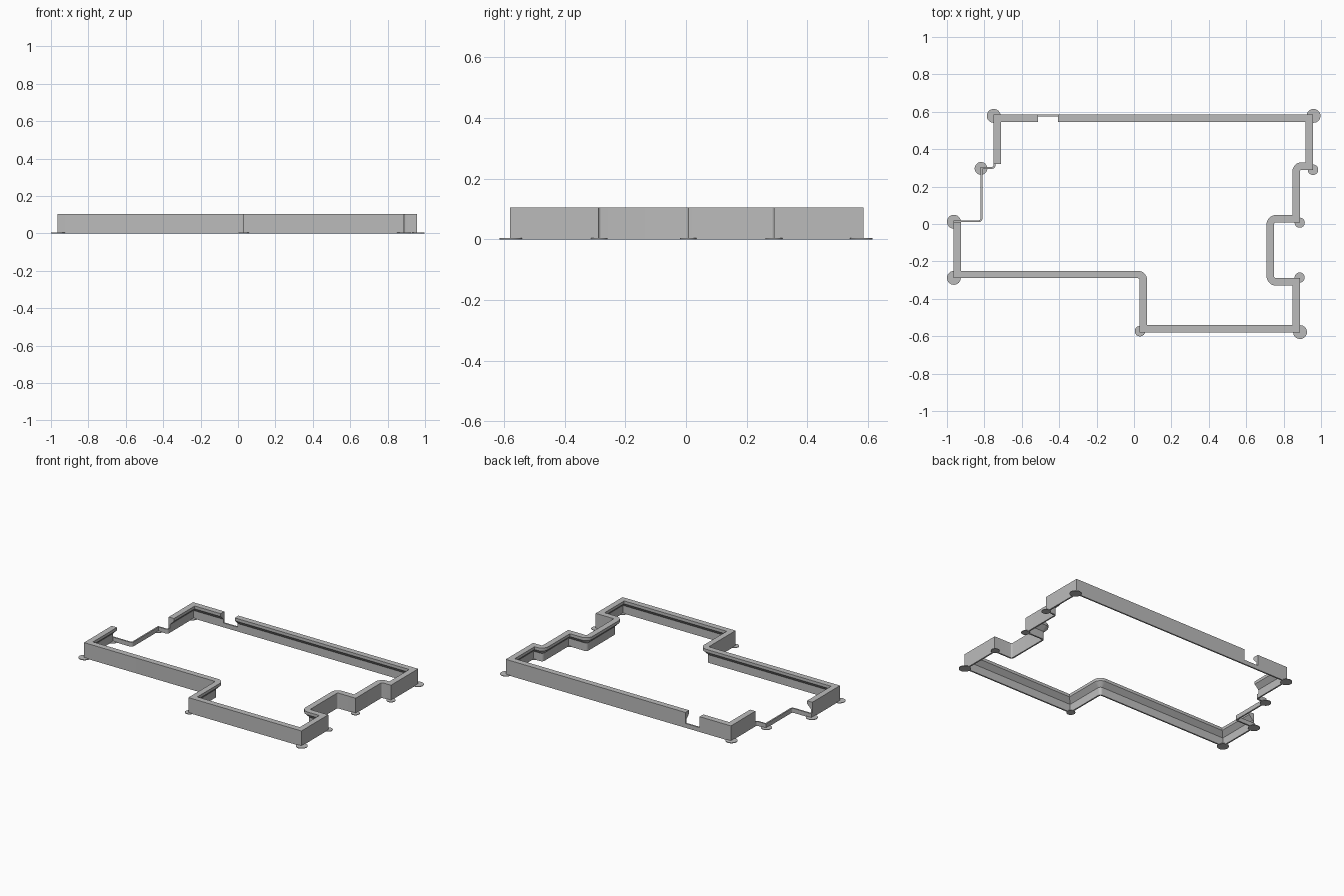
import bpy, bmesh, math
from mathutils import Vector

if "Cube" in bpy.data.objects:
    bpy.data.objects.remove(bpy.data.objects["Cube"])

grey = bpy.data.materials.new("grey plastic")
grey.diffuse_color = (0.5, 0.5, 0.5, 1)
grey.use_nodes = True
grey.node_tree.nodes["Principled BSDF"].inputs["Base Color"].default_value = grey.diffuse_color

# (inward distance, height) cross-sections
RIM = [(0, 0), (0.01, 0), (0.01, 0.055), (0.04, 0.085), (0.04, 0.105), (0, 0.105)]
LOW = [(0, 0), (0.01, 0), (0.01, 0.03), (0, 0.03)]


def finish(name, bm):
    bmesh.ops.recalc_face_normals(bm, faces=bm.faces)
    mesh = bpy.data.meshes.new(name)
    bm.to_mesh(mesh)
    bm.free()
    mesh.materials.append(grey)
    ob = bpy.data.objects.new(name, mesh)
    bpy.context.collection.objects.link(ob)
    bpy.ops.object.select_all(action='DESELECT')
    ob.select_set(True)
    bpy.context.view_layer.objects.active = ob
    bpy.ops.object.shade_smooth_by_angle(angle=math.radians(30))


def round_inside_corners(points, r=0.01, steps=8):
    """Round the corners that point into the frame; the others stay sharp."""
    pts = [Vector(p) for p in points]
    out = [pts[0]]
    for a, p, b in zip(pts, pts[1:], pts[2:]):
        d1, d2 = (p - a).normalized(), (b - p).normalized()
        if d1.x * d2.y - d1.y * d2.x > 0:
            c = p + (d2 - d1) * r
            for i in range(steps + 1):
                t = math.pi / 2 * i / steps
                out.append(c + r * (d1 * math.sin(t) - d2 * math.cos(t)))
        else:
            out.append(p)
    return out + [pts[-1]]


def wall(name, points, profile):
    """Sweep a cross-section along the outer outline, with mitred corners."""
    path = round_inside_corners(points)
    normals = []
    for a, b in zip(path, path[1:]):
        d = (b - a).normalized()
        normals.append(Vector((d.y, -d.x)))
    bm = bmesh.new()
    rings = []
    for i, p in enumerate(path):
        n1, n2 = normals[max(i - 1, 0)], normals[min(i, len(normals) - 1)]
        m = (n1 + n2) / (1 + n1.dot(n2))
        rings.append([bm.verts.new((p.x + m.x * d, p.y + m.y * d, z)) for d, z in profile])
    k = len(profile)
    for r1, r2 in zip(rings, rings[1:]):
        for j in range(k):
            bm.faces.new((r1[j], r1[(j + 1) % k], r2[(j + 1) % k], r2[j]))
    bm.faces.new(rings[0])
    bm.faces.new(rings[-1])
    finish(name, bm)


# Full-height rim around most of the outline, clockwise
wall("main_rim", [(-0.406, 0.585), (0.957, 0.585), (0.957, 0.29), (0.887, 0.29),
                  (0.887, 0.008), (0.749, 0.008), (0.749, -0.289), (0.887, -0.289),
                  (0.887, -0.58), (0.03, -0.58), (0.03, -0.29), (-0.965, -0.29),
                  (-0.965, 0.01)], RIM)
# Low thin wall at the stepped left corner
wall("low_side_wall", [(-0.965, 0.01), (-0.965, 0.02), (-0.82, 0.02), (-0.82, 0.305),
                       (-0.75, 0.305), (-0.75, 0.32)], LOW)
# Short rim piece at the back left corner
wall("back_corner_rim", [(-0.75, 0.32), (-0.75, 0.585), (-0.513, 0.585)], RIM)
# Low sill in the back notch
wall("notch_sill", [(-0.513, 0.585), (-0.406, 0.585)], LOW)

# Thin round pads under the outer corners
PADS = [(-0.75, 0.578, 0.037), (0.96, 0.578, 0.037), (0.957, 0.29, 0.028),
        (0.886, 0.007, 0.027), (0.886, -0.286, 0.027), (0.888, -0.578, 0.037),
        (0.032, -0.573, 0.028), (-0.963, -0.288, 0.037), (-0.963, 0.012, 0.037),
        (-0.818, 0.297, 0.034)]
for i, (x, y, r) in enumerate(PADS):
    bm = bmesh.new()
    bmesh.ops.create_cone(bm, cap_ends=True, segments=32, radius1=r, radius2=r, depth=0.004)
    bmesh.ops.translate(bm, verts=bm.verts, vec=(x, y, 0.002))
    finish(f"corner_pad_{i + 1}", bm)
